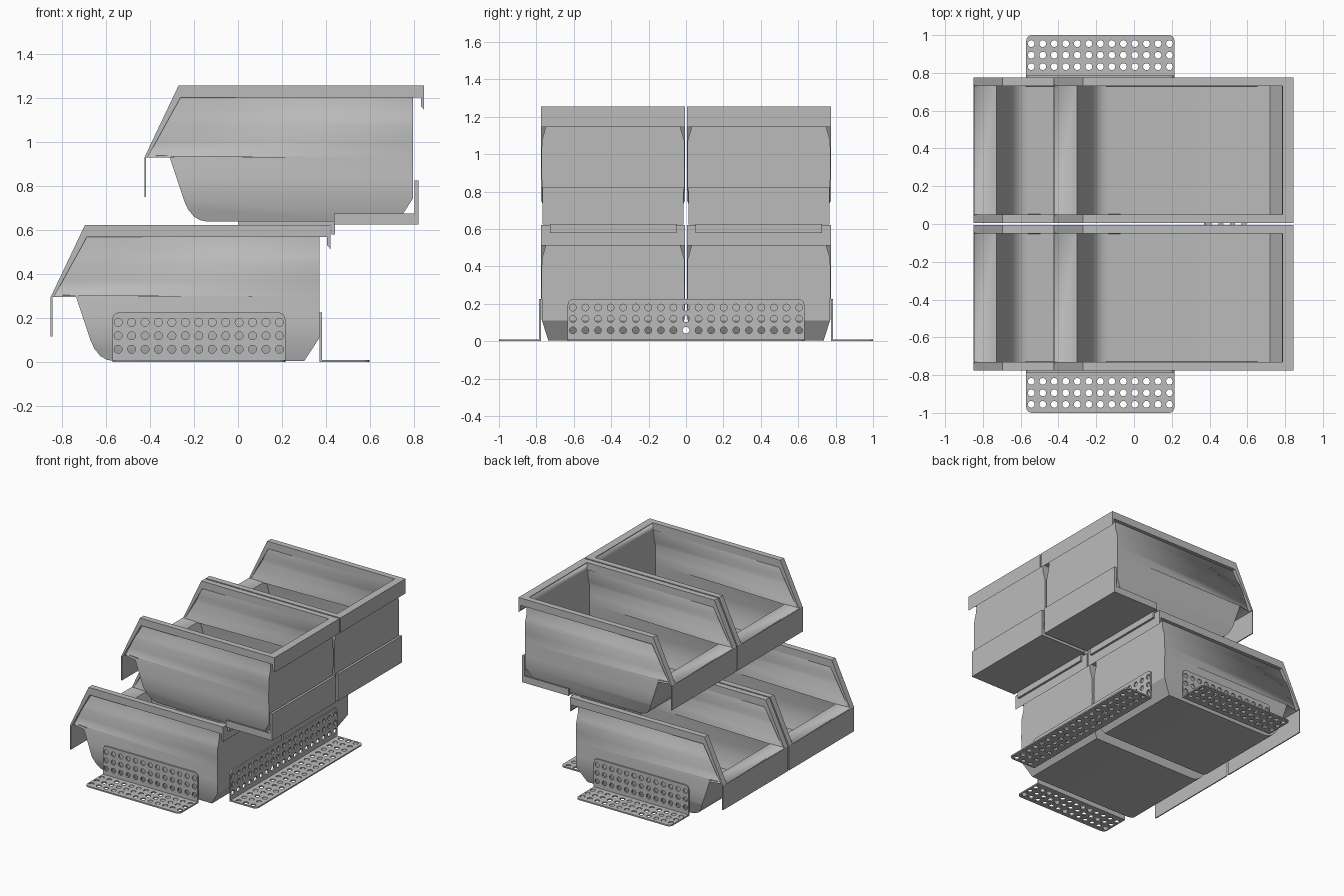
import bpy, bmesh
from math import cos, sin, pi, radians
from mathutils import Matrix, Vector

cube = bpy.data.objects.get("Cube")
if cube:
    bpy.data.objects.remove(cube, do_unlink=True)

grey = bpy.data.materials.new("bin grey")
grey.use_nodes = True
colour = (0.5, 0.5, 0.5, 1)
grey.diffuse_color = colour
grey.node_tree.nodes["Principled BSDF"].inputs["Base Color"].default_value = colour

made = []
HALF = 0.385        # half width of one bin
TOP = 0.622         # rim height of one bin
FLOOR = 0.004


def add_object(name, mesh):
    ob = bpy.data.objects.new(name, mesh)
    bpy.context.collection.objects.link(ob)
    mesh.materials.append(grey)
    made.append(ob)
    return ob


def prism(bm, outline, y0, y1):
    """Extrude an x-z outline from y0 to y1."""
    face = bm.faces.new([bm.verts.new((x, y0, z)) for x, z in outline])
    out = bmesh.ops.extrude_face_region(bm, geom=[face])
    verts = [v for v in out["geom"] if isinstance(v, bmesh.types.BMVert)]
    bmesh.ops.translate(bm, vec=(0, y1 - y0, 0), verts=verts)


def box(bm, x0, x1, y0, y1, z0, z1):
    prism(bm, [(x0, z0), (x1, z0), (x1, z1), (x0, z1)], y0, y1)


def finish(bm, name, offset):
    bmesh.ops.recalc_face_normals(bm, faces=bm.faces)
    mesh = bpy.data.meshes.new(name)
    bm.to_mesh(mesh)
    bm.free()
    ob = add_object(name, mesh)
    ob.location = offset
    return ob


def side_inset(x, z):
    """How far the side wall sits inside the rim at a given height."""
    table = [(0, 0.04), (0.11, 0.005), (0.3, 0.003), (0.44, 0.004),
             (0.51, 0.025), (TOP, 0.028)]
    inset = table[-1][1]
    for (z0, a), (z1, b) in zip(table, table[1:]):
        if z0 <= z <= z1:
            inset = a + (b - a) * (z - z0) / (z1 - z0)
            break
    front = 0.03 * min(1, max(0, (-0.73 - x) / 0.11))
    return max(inset, front)


def make_bin(label, offset):
    # shell: scooped front, flat floor, chamfered back, open top
    outline = [(-0.846, 0.295), (-0.735, 0.295), (-0.67, 0.1), (-0.652, 0.06),
               (-0.625, 0.027), (-0.595, 0.01), (-0.56, FLOOR), (0.3, FLOOR),
               (0.37, 0.11), (0.37, TOP - 0.004), (-0.69, TOP - 0.004)]
    bm = bmesh.new()
    prism(bm, outline, -HALF, HALF)
    bmesh.ops.recalc_face_normals(bm, faces=bm.faces)
    bm.normal_update()
    mouth = [f for f in bm.faces if f.normal.z > 0.3]
    bmesh.ops.delete(bm, geom=mouth, context="FACES")
    for z in (0.11, 0.2, 0.3, 0.37, 0.44, 0.475, 0.51, 0.565):
        bmesh.ops.bisect_plane(bm, geom=bm.verts[:] + bm.edges[:] + bm.faces[:],
                               plane_co=(0, 0, z), plane_no=(0, 0, 1), dist=1e-5)
    for v in bm.verts:
        sign = 1 if v.co.y > 0 else -1
        v.co.y = sign * (HALF - side_inset(v.co.x, v.co.z))
    shell = finish(bm, label + "_shell", offset)
    solid = shell.modifiers.new("wall", "SOLIDIFY")
    solid.thickness = 0.014
    solid.offset = -1

    # rim along both sides and down the sloping mouth, back rim with drop lip
    bm = bmesh.new()
    rail = [(0.42, TOP), (-0.695, TOP), (-0.85, 0.295), (-0.836, 0.295),
            (-0.686, 0.567), (0.42, 0.567)]
    for s in (-1, 1):
        prism(bm, rail, s * 0.341, s * HALF)
    box(bm, 0.362, 0.42, -0.341, 0.341, 0.567, TOP)
    prism(bm, [(0.42, 0.567), (0.405, 0.567), (0.405, 0.53), (0.42, 0.512)],
          -HALF, HALF)
    finish(bm, label + "_rim", offset)

    # hanging front label lip
    bm = bmesh.new()
    box(bm, -0.85, -0.842, -HALF, HALF, 0.115, 0.297)
    finish(bm, label + "_front_lip", offset)


def make_tray(label, y):
    # stacking tray that hooks over the lower bin's back rim
    bm = bmesh.new()
    w = 0.377
    box(bm, 0.0, 0.436, -0.335, 0.335, 0.623, 0.637)
    box(bm, 0.436, 0.82, -w, w, 0.624, 0.637)
    box(bm, 0.802, 0.82, -w, w, 0.637, 0.825)
    box(bm, 0.424, 0.44, -0.338, 0.338, 0.578, 0.637)
    for s in (-1, 1):
        box(bm, 0.436, 0.802, s * (w - 0.01), s * w, 0.637, 0.675)
    finish(bm, label + "_stacking_tray", (0, y, 0))


def perforated_plate(length, height, cols, pitch):
    """Flat plate with rounded far corners and three rows of holes."""
    curve = bpy.data.curves.new("plate", "CURVE")
    curve.dimensions = "2D"
    curve.fill_mode = "BOTH"
    curve.extrude = 0.005

    def loop(points):
        spline = curve.splines.new("POLY")
        spline.points.add(len(points) - 1)
        for p, (x, y) in zip(spline.points, points):
            p.co = (x, y, 0, 1)
        spline.use_cyclic_u = True

    r, h = 0.03, length / 2
    outline = [(-h, 0), (h, 0)]
    for cx, start in ((h - r, 0), (r - h, pi / 2)):
        outline += [(cx + r * cos(start + i * pi / 8),
                     height - r + r * sin(start + i * pi / 8)) for i in range(5)]
    loop(outline)
    for c in range(cols):
        for row in (0.058, 0.119, 0.18):
            cx = (c - (cols - 1) / 2) * pitch
            loop([(cx + 0.018 * cos(a * pi / 8), row + 0.018 * sin(a * pi / 8))
                  for a in range(16)])
    temp = bpy.data.objects.new("plate", curve)
    bpy.context.collection.objects.link(temp)
    deps = bpy.context.evaluated_depsgraph_get()
    mesh = bpy.data.meshes.new_from_object(temp.evaluated_get(deps))
    bpy.data.objects.remove(temp, do_unlink=True)
    mesh.materials.clear()
    return mesh


def make_bracket(name, length, cols, pitch, location, turn):
    # angle bracket: upright plate against the bin, foot plate on the ground
    base = Matrix.Translation(Vector(location)) @ Matrix.Rotation(radians(turn), 4, "Z")
    upright = Matrix.Translation((0, 0.005, 0)) @ Matrix.Rotation(pi / 2, 4, "X")
    foot = Matrix.Translation((0, 0, 0.005))
    for part, local in (("upright", upright), ("foot", foot)):
        mesh = perforated_plate(length, 0.225, cols, pitch)
        mesh.transform(base @ local)
        add_object(name + "_" + part, mesh)


# two stacked rows of two bins
for side, s in (("left", 1), ("right", -1)):
    y = s * 0.39
    make_bin("lower_" + side + "_bin", (0, y, 0))
    make_bin("upper_" + side + "_bin", (0.425, y, 0.633))
    make_tray(side, y)

# brackets on three sides
make_bracket("side_bracket_rear", 0.785, 13, 0.061, (-0.178, 0.775, 0), 0)
make_bracket("side_bracket_front", 0.785, 13, 0.061, (-0.178, -0.775, 0), 180)
make_bracket("long_bracket", 1.265, 19, 0.0672, (0.371, 0, 0), -90)

# smooth the curved walls, keep folds crisp
bpy.ops.object.select_all(action="DESELECT")
for ob in made:
    ob.select_set(True)
bpy.context.view_layer.objects.active = made[0]
bpy.ops.object.shade_smooth_by_angle(angle=radians(32))
